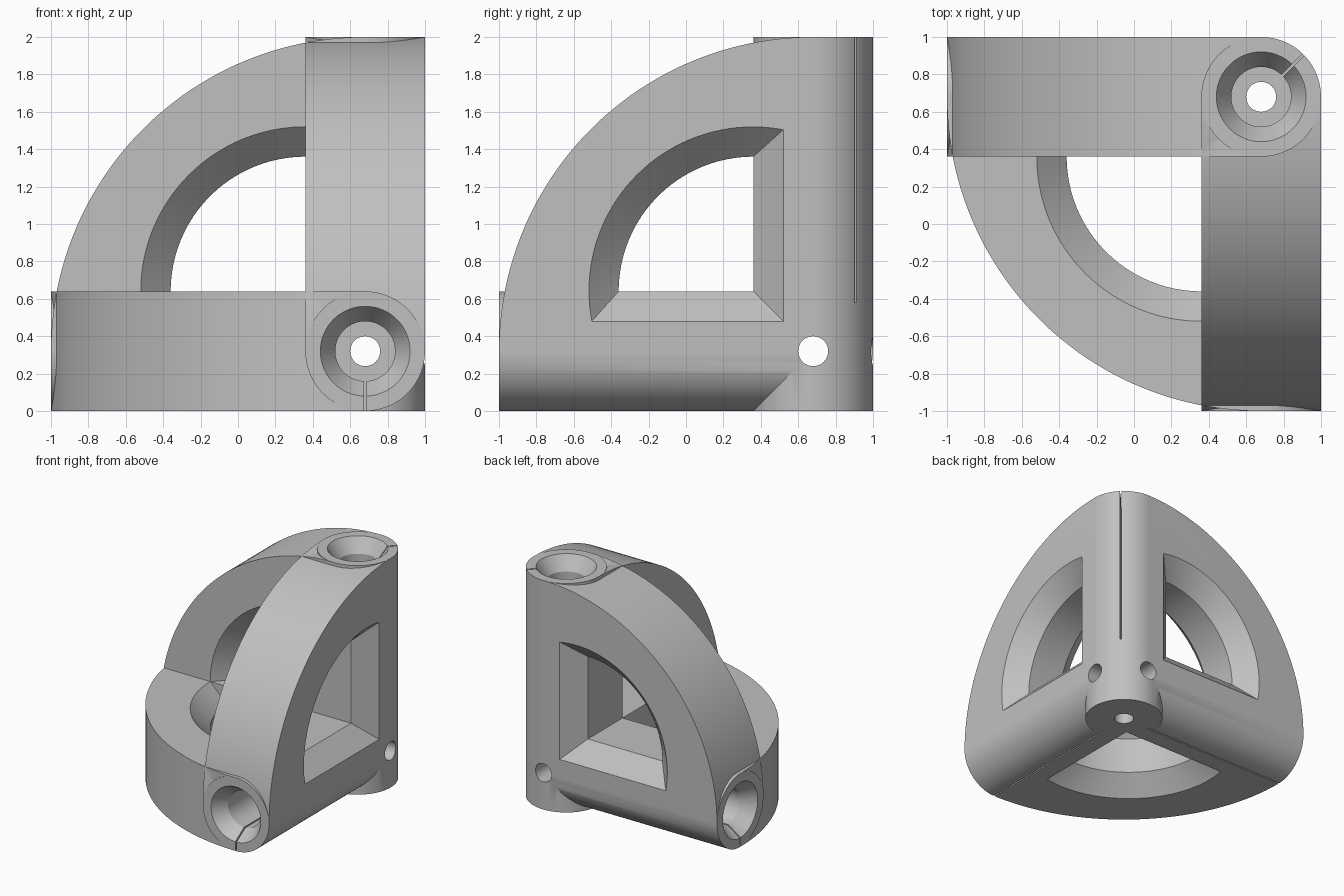
import bpy, bmesh, math

if "Cube" in bpy.data.objects:
    bpy.data.objects.remove(bpy.data.objects["Cube"])

HALF = 0.32      # tube radius and half thickness of the plates
REACH = 1.68     # distance from the corner centre to the arm ends

grey = bpy.data.materials.new("grey")
grey.diffuse_color = (0.53, 0.53, 0.53, 1)
grey.use_nodes = True
grey.node_tree.nodes["Principled BSDF"].inputs["Base Color"].default_value = grey.diffuse_color


def place(a, b, c, k):
    """Turn the (a, b, c) frame to arm k, then into world space."""
    p, q, r = ((a, b, c), (c, a, b), (b, c, a))[k]
    return (0.68 - p, 0.68 - q, 0.32 + r)


def loft(name, rings, k):
    """Closed solid through rings given as (height, [(a, b), ...])."""
    bm = bmesh.new()
    rows = [[bm.verts.new(place(a, b, c, k)) for a, b in pts] for c, pts in rings]
    n = len(rows[0])
    for lo, hi in zip(rows, rows[1:]):
        for i in range(n):
            j = (i + 1) % n
            bm.faces.new((lo[i], lo[j], hi[j], hi[i]))
    bm.faces.new(rows[0][::-1])
    bm.faces.new(rows[-1])
    bmesh.ops.recalc_face_normals(bm, faces=bm.faces)
    me = bpy.data.meshes.new(name)
    bm.to_mesh(me)
    bm.free()
    me.materials.append(grey)
    ob = bpy.data.objects.new(name, me)
    bpy.context.collection.objects.link(ob)
    return ob


def circle(radius, n=96):
    return [(radius * math.cos(2 * math.pi * i / n),
             radius * math.sin(2 * math.pi * i / n)) for i in range(n)]


def sector(corner, centre, radius, n=40):
    """Quarter pie with its sharp corner at (corner, corner)."""
    over = math.asin((centre - corner) / radius)
    pts = [(corner, corner)]
    for i in range(n + 1):
        t = -over + (math.pi / 2 + 2 * over) * i / n
        pts.append((centre + radius * math.cos(t), centre + radius * math.sin(t)))
    return pts


def slot_outline(angle, half=0.006):
    """Thin strip running outward from the tube axis."""
    ca, sa = math.cos(angle), math.sin(angle)
    return [(d * ca - w * sa, d * sa + w * ca) for d, w in
            ((0.1, -half), (0.36, -half), (0.36, half), (0.1, half))]


def combine(body, other, operation):
    mod = body.modifiers.new(operation.lower(), 'BOOLEAN')
    mod.operation = operation
    mod.solver = 'EXACT'
    mod.object = other
    bpy.context.view_layer.objects.active = body
    bpy.ops.object.modifier_apply(modifier=mod.name)
    bpy.data.objects.remove(other, do_unlink=True)


# Three tubes meeting at the corner; the upright one reaches the floor
body = loft("corner_bracket", [(-HALF, circle(HALF)), (REACH, circle(HALF))], 0)
for k in (1, 2):
    combine(body, loft("tube", [(0, circle(HALF)), (REACH, circle(HALF))], k), 'UNION')

# Three quarter-round plates joining the tubes
for k in range(3):
    pie = sector(0, 0, REACH, 48)
    combine(body, loft("plate", [(-HALF, pie), (HALF, pie)], k), 'UNION')

# Windows with bevelled rims on both faces
for k in range(3):
    rings = [(-0.34, sector(0.14, 0.32, 0.90)), (-0.16, sector(0.32, 0.32, 0.72)),
             (0.16, sector(0.32, 0.32, 0.72)), (0.34, sector(0.32, 0.32, 0.90))]
    combine(body, loft("window", rings, k), 'DIFFERENCE')

# Countersunk sockets, screw holes and the thin clamping slots
for k, angle in enumerate((math.radians(225), math.radians(270), math.radians(180))):
    profile = ((-0.4, 0.08), (0.26, 0.08), (0.26, 0.16), (1.56, 0.16),
               (REACH, 0.24), (1.71, 0.26))
    combine(body, loft("socket", [(c, circle(r, 64)) for c, r in profile], k), 'DIFFERENCE')
    strip = slot_outline(angle)
    combine(body, loft("slot", [(0.26, strip), (1.72, strip)], k), 'DIFFERENCE')

# Smooth the round surfaces, keep the edges crisp
bpy.ops.object.select_all(action='DESELECT')
body.select_set(True)
bpy.context.view_layer.objects.active = body
bpy.ops.object.shade_smooth_by_angle(angle=math.radians(25))
